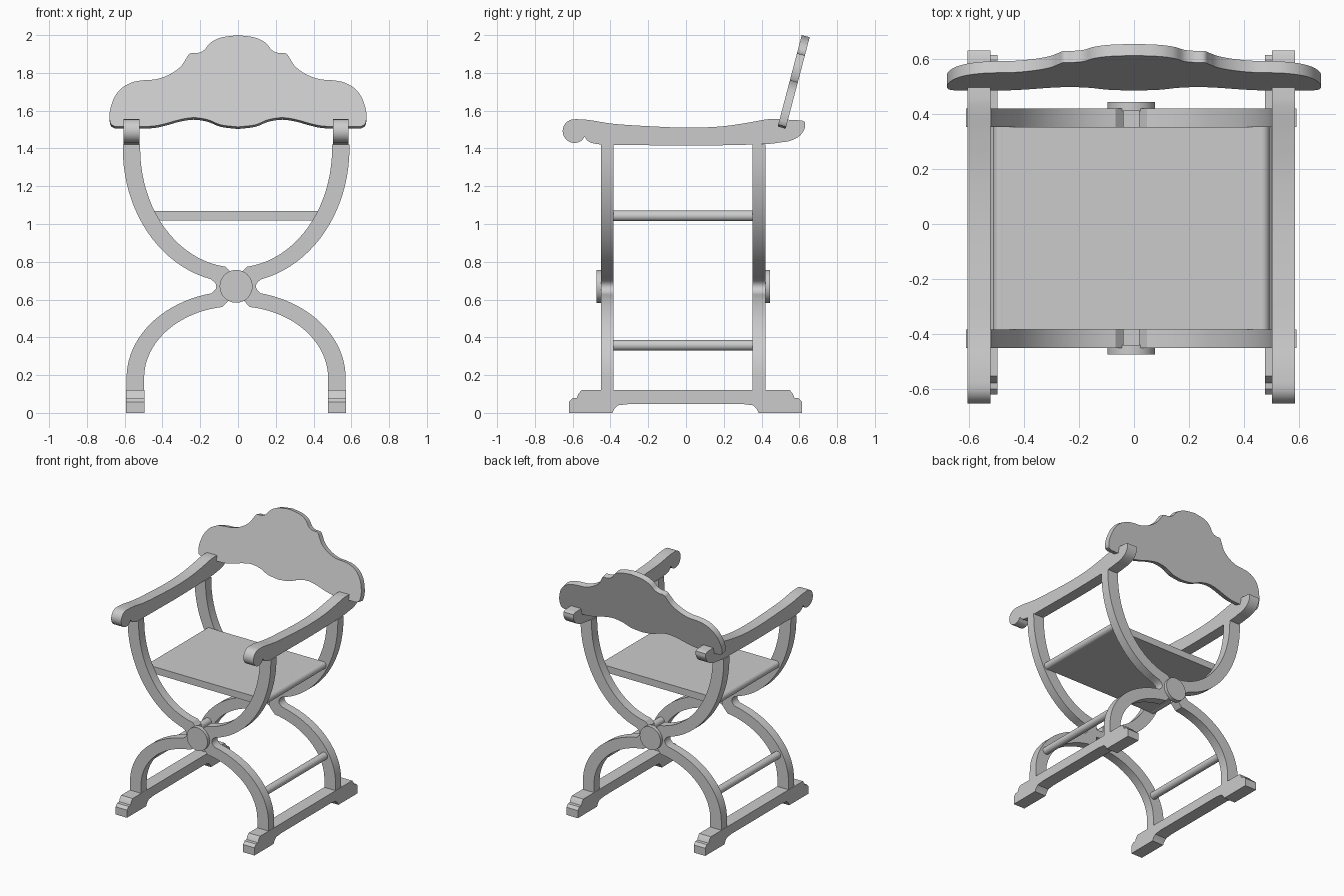
import bpy, bmesh, math
from mathutils import Vector

if "Cube" in bpy.data.objects:
    bpy.data.objects.remove(bpy.data.objects["Cube"])

grey = bpy.data.materials.new("plain grey")
grey.diffuse_color = (0.6, 0.6, 0.6, 1)
grey.use_nodes = True
grey.node_tree.nodes["Principled BSDF"].inputs["Base Color"].default_value = grey.diffuse_color
CX = -0.01  # centre line of the frame


def finish(name, bm):
    bmesh.ops.recalc_face_normals(bm, faces=bm.faces)
    mesh = bpy.data.meshes.new(name)
    bm.to_mesh(mesh)
    bm.free()
    mesh.materials.append(grey)
    ob = bpy.data.objects.new(name, mesh)
    bpy.context.collection.objects.link(ob)
    bpy.ops.object.select_all(action='DESELECT')
    ob.select_set(True)
    bpy.context.view_layer.objects.active = ob
    bpy.ops.object.shade_smooth_by_angle(angle=math.radians(30))
    return ob


def extrude(name, points, offset):
    """Prism from a closed 3D outline pushed along offset."""
    bm = bmesh.new()
    off = Vector(offset)
    a = [bm.verts.new(p) for p in points]
    b = [bm.verts.new(Vector(p) + off) for p in points]
    bm.faces.new(a)
    bm.faces.new(b[::-1])
    n = len(a)
    for i in range(n):
        j = (i + 1) % n
        bm.faces.new((a[i], b[i], b[j], a[j]))
    return finish(name, bm)


def rod(name, x, z, r, y0, y1, n=32):
    ring = [(x + r * math.cos(2 * math.pi * i / n), y0,
             z + r * math.sin(2 * math.pi * i / n)) for i in range(n)]
    return extrude(name, ring, (0, y1 - y0, 0))


def spline(pts, steps=5):
    """Smooth open curve through 2D points."""
    p = [Vector(q) for q in pts]
    p = [2 * p[0] - p[1]] + p + [2 * p[-1] - p[-2]]
    out = []
    for i in range(1, len(p) - 2):
        a, b, c, d = p[i - 1:i + 3]
        for s in range(steps):
            t = s / steps
            out.append(0.5 * (2 * b + (c - a) * t + (2 * a - 5 * b + 4 * c - d) * t * t
                              + (3 * b - a - 3 * c + d) * t ** 3))
    out.append(p[-2])
    return [tuple(v) for v in out]


def arc(a, b, cz, sign, t0, t1, n=20):
    """Left quarter ellipse around (0, cz), angles in degrees."""
    out = []
    for i in range(n + 1):
        t = math.radians(t0 + (t1 - t0) * i / n)
        out.append((-a * math.cos(t), cz + sign * b * math.sin(t)))
    return out


# Crossed curved legs, front and back, each with a round boss
left = [(-0.028, 0.70), (-0.028, 0.745)]
left += arc(0.508, 0.63, 1.40, -1, 83.5, 0) + [(-0.508, 1.42), (-0.60, 1.42)]
left += arc(0.60, 0.71, 1.40, -1, 0, 77)
left += [(-0.117, 0.695), (-0.107, 0.682), (-0.105, 0.67), (-0.107, 0.658), (-0.117, 0.645)]
left += arc(0.58, 0.46, 0.185, 1, 77, 0) + [(-0.58, 0.11), (-0.487, 0.11)]
left += arc(0.487, 0.38, 0.185, 1, 0, 81.5) + [(-0.042, 0.593), (-0.028, 0.61), (-0.028, 0.64)]
outline = left + [(-x, z) for x, z in reversed(left)]
for side, y0, y1, d0, d1 in (("front", -0.45, -0.383, -0.475, -0.44),
                             ("back", 0.352, 0.42, 0.41, 0.444)):
    extrude(side + "_crossed_legs", [(CX + x, y0, z) for x, z in outline], (0, y1 - y0, 0))
    rod(side + "_boss", CX, 0.67, 0.087, d0, d1, 48)

# Armrest side profile: scrolled front end, dipped top, upturned back end
scroll = [(-0.59 + 0.063 * math.cos(math.radians(t)), 1.492 + 0.063 * math.sin(math.radians(t)))
          for t in range(-50, -271, -13)]
top = spline([(-0.58, 1.555), (-0.51, 1.55), (-0.38, 1.53), (-0.2, 1.518), (0.0, 1.51),
              (0.18, 1.516), (0.32, 1.535), (0.42, 1.553), (0.48, 1.555), (0.615, 1.548)])
under = spline([(0.63, 1.54), (0.628, 1.505), (0.60, 1.465), (0.55, 1.44), (0.50, 1.432),
                (0.42, 1.423), (0.2, 1.417), (0, 1.415), (-0.2, 1.417), (-0.42, 1.42),
                (-0.49, 1.427), (-0.52, 1.44), (-0.537, 1.463)])
armrest = scroll + top + under

# Foot side profile: stepped ends, raised underside
foot = [(-0.62, 0), (-0.62, 0.058), (-0.60, 0.078), (-0.578, 0.08), (-0.57, 0.1), (-0.553, 0.12),
        (0.55, 0.12), (0.566, 0.1), (0.574, 0.08), (0.596, 0.078), (0.615, 0.058), (0.615, 0),
        (0.385, 0), (0.375, 0.02), (0.355, 0.04), (0.30, 0.047),
        (-0.30, 0.047), (-0.36, 0.04), (-0.38, 0.02), (-0.39, 0)]

for side, s in (("left", -1), ("right", 1)):
    extrude(side + "_armrest", [(CX + s * 0.596, y, z) for y, z in armrest], (-s * 0.084, 0, 0))
    extrude(side + "_foot", [(CX + s * 0.582, y, z) for y, z in foot], (-s * 0.096, 0, 0))
    rod(side + "_lower_rod", CX + s * 0.487, 0.358, 0.028, -0.40, 0.37)
    rod(side + "_seat_rod", CX + s * 0.475, 1.043, 0.028, -0.40, 0.37)

# Seat panel
extrude("seat", [(CX + x, -0.383, z) for x, z in
                 ((-0.475, 1.018), (0.475, 1.018), (0.475, 1.07), (-0.475, 1.07))], (0, 0.735, 0))

# Tilted backrest with a scalloped outline
crest = spline([(-0.672, 1.527), (-0.679, 1.55), (-0.678, 1.60), (-0.655, 1.67), (-0.615, 1.72),
                (-0.56, 1.75), (-0.50, 1.761), (-0.43, 1.767), (-0.36, 1.793), (-0.305, 1.832),
                (-0.275, 1.875), (-0.255, 1.902), (-0.215, 1.905), (-0.18, 1.92),
                (-0.145, 1.96), (-0.09, 1.987), (0, 2.0)])
hem = spline([(0, 1.514), (-0.09, 1.525), (-0.16, 1.552), (-0.235, 1.563), (-0.31, 1.552),
              (-0.39, 1.53), (-0.47, 1.517), (-0.65, 1.516)])
half = hem + crest
board = half + [(-x, z) for x, z in reversed(half[1:-1])]
extrude("backrest", [(x, 0.485 + 0.263 * (z - 1.514), z) for x, z in board], (0, 0.042, -0.011))
